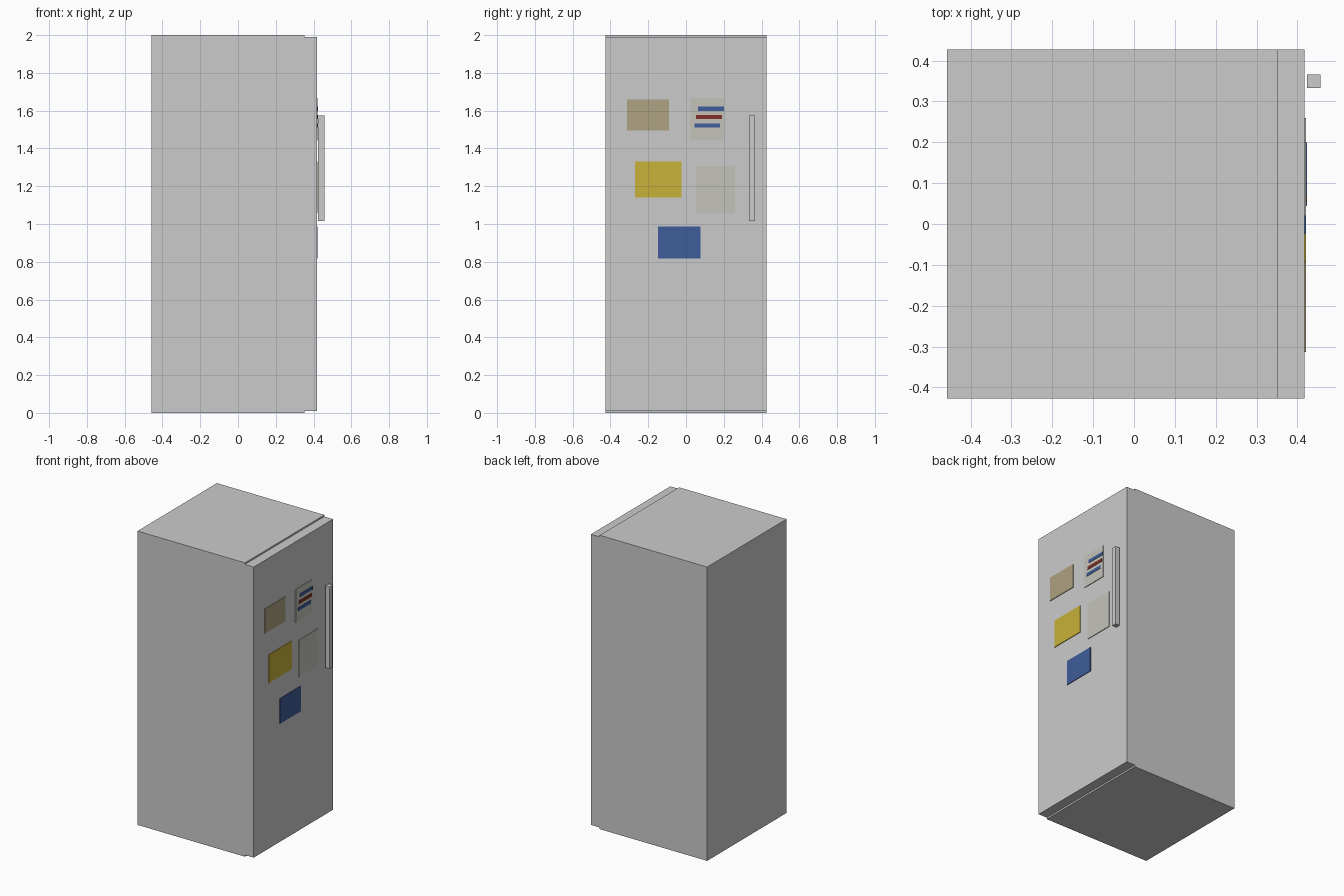
import bpy, bmesh
from mathutils import Vector

if "Cube" in bpy.data.objects:
    bpy.data.objects.remove(bpy.data.objects["Cube"])


def material(name, rgb):
    m = bpy.data.materials.new(name)
    m.diffuse_color = (*rgb, 1)
    m.use_nodes = True
    m.node_tree.nodes["Principled BSDF"].inputs["Base Color"].default_value = m.diffuse_color
    return m


def box(name, x, y, z, mat=None):
    """Box given as (min, max) ranges on each axis."""
    bm = bmesh.new()
    bmesh.ops.create_cube(bm, size=1)
    size = Vector((x[1] - x[0], y[1] - y[0], z[1] - z[0]))
    bmesh.ops.scale(bm, vec=size, verts=bm.verts)
    mesh = bpy.data.meshes.new(name)
    bm.to_mesh(mesh)
    bm.free()
    ob = bpy.data.objects.new(name, mesh)
    ob.location = (sum(x) / 2, sum(y) / 2, sum(z) / 2)
    bpy.context.collection.objects.link(ob)
    if mat:
        mesh.materials.append(mat)
    return ob


tan = material("tan", (0.42, 0.36, 0.22))
white = material("off_white", (0.55, 0.55, 0.50))
yellow = material("yellow", (0.58, 0.44, 0.04))
blue = material("blue", (0.05, 0.11, 0.32))
red = material("red", (0.23, 0.03, 0.02))

# Fridge cabinet, door and handle
WIDTH = (-0.427, 0.427)
box("cabinet", (-0.458, 0.351), WIDTH, (0, 2))
box("door", (0.351, 0.417), WIDTH, (0.011, 1.989))
box("handle", (0.424, 0.457), (0.333, 0.366), (1.016, 1.574))

# Notes stuck on the door
PAPER = (0.417, 0.4215)
for name, y, z, mat in [
    ("tan_note", (-0.313, -0.091), (1.494, 1.660), tan),
    ("list_note", (0.020, 0.201), (1.442, 1.666), white),
    ("yellow_note", (-0.269, -0.023), (1.141, 1.332), yellow),
    ("white_note", (0.054, 0.259), (1.058, 1.308), white),
    ("blue_note", (-0.147, 0.078), (0.817, 0.988), blue),
]:
    box(name, PAPER, y, z, mat)

# Coloured stripes on the list note
for i, mat in enumerate((blue, red, blue)):
    y0 = 0.064 - 0.010 * i
    z0 = 1.599 - 0.044 * i
    box(f"note_stripe_{i + 1}", (0.4215, 0.424), (y0, y0 + 0.136), (z0, z0 + 0.022), mat)
